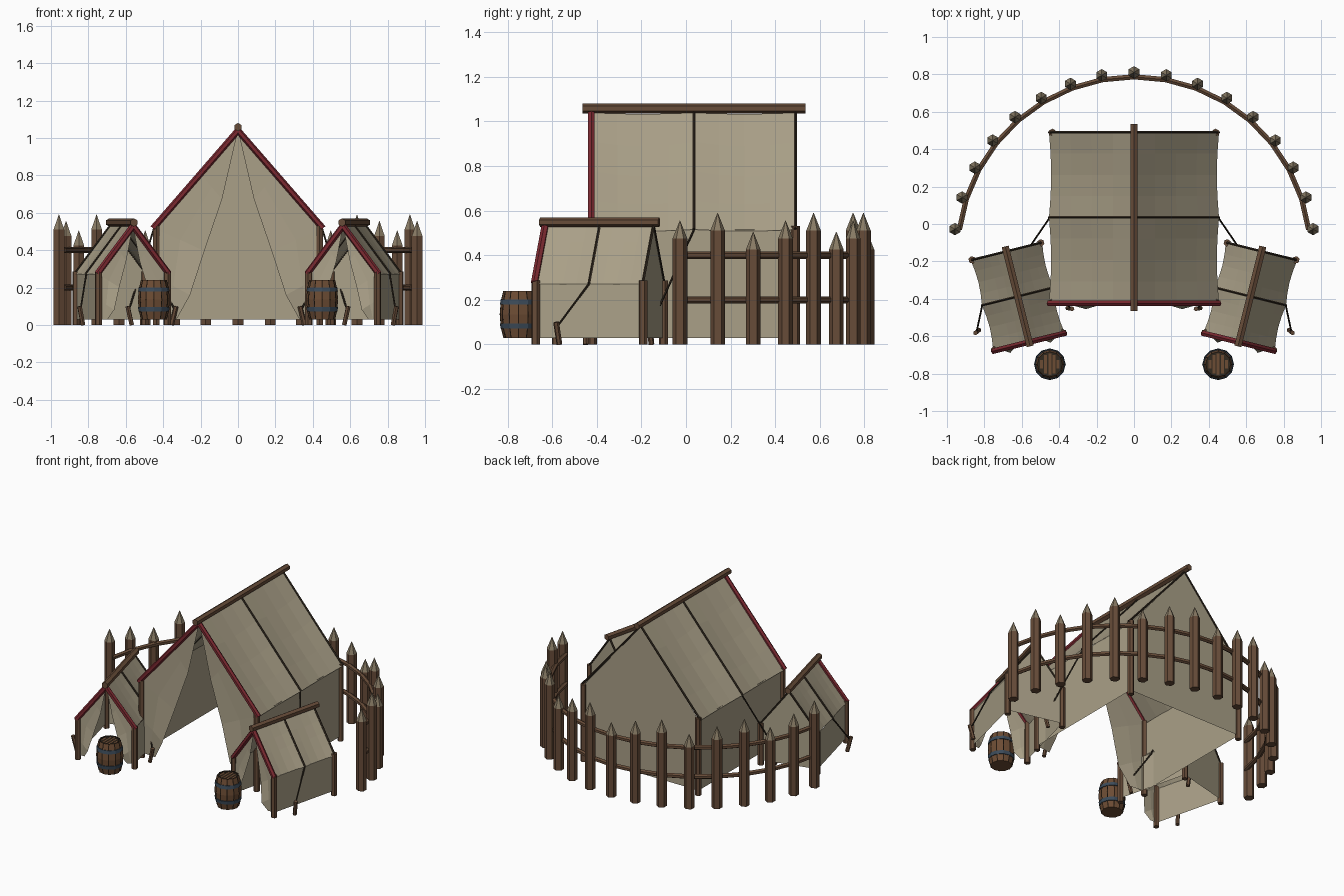
import bpy, bmesh, math
from mathutils import Vector, Matrix

if "Cube" in bpy.data.objects:
    bpy.data.objects.remove(bpy.data.objects["Cube"])


def material(name, rgb):
    m = bpy.data.materials.new(name)
    m.diffuse_color = (*rgb, 1)
    m.use_nodes = True
    m.node_tree.nodes["Principled BSDF"].inputs["Base Color"].default_value = m.diffuse_color
    return m


CANVAS = material("canvas", (0.40, 0.35, 0.245))
WOOD = material("wood", (0.135, 0.072, 0.04))
TIP = material("cut_wood", (0.25, 0.20, 0.13))
RED = material("red_trim", (0.20, 0.022, 0.03))
ROPE = material("dark_rope", (0.03, 0.021, 0.013))
BARREL = material("barrel_wood", (0.15, 0.072, 0.034))
IRON = material("blue_iron", (0.045, 0.07, 0.10))
I = Matrix.Identity(4)


def finish(name, bm, mats, M=I):
    me = bpy.data.meshes.new(name)
    bm.transform(M)
    bm.to_mesh(me)
    bm.free()
    for m in mats:
        me.materials.append(m)
    ob = bpy.data.objects.new(name, me)
    bpy.context.collection.objects.link(ob)
    return ob


def add_rod(bm, p, q, r, sides=6, r2=None):
    """Prism or cone from p to q."""
    p, q = Vector(p), Vector(q)
    d = q - p
    rot = d.to_track_quat('Z', 'Y').to_matrix().to_4x4()
    res = bmesh.ops.create_cone(bm, cap_ends=True, segments=sides, radius1=r,
                                radius2=r if r2 is None else r2, depth=d.length,
                                matrix=Matrix.Translation((p + q) / 2) @ rot)
    return {f for v in res["verts"] for f in v.link_faces}


def rods(name, ends, r, mat, M=I, sides=6):
    bm = bmesh.new()
    for p, q in ends:
        add_rod(bm, p, q, r, sides)
    return finish(name, bm, [mat], M)


def sheet(name, rows, mat, M=I):
    """Surface through equal-length rows of points."""
    bm = bmesh.new()
    vs = [[bm.verts.new(p) for p in row] for row in rows]
    for a, b in zip(vs, vs[1:]):
        for i in range(len(a) - 1):
            quad = [a[i], a[i + 1], b[i + 1], b[i]]
            bm.faces.new(quad)
    bmesh.ops.remove_doubles(bm, verts=bm.verts, dist=1e-5)
    bmesh.ops.recalc_face_normals(bm, faces=bm.faces)
    return finish(name, bm, [mat], M)


def tent(name, M, w, L, H, ez, over, post_r, peg):
    """w half width, L half length, H ridge height, ez eave height."""
    low = 0.03

    def roof_pt(s, t, y, lift=0.0):
        # cloth dips between the end frames and the middle rope
        sag = abs(math.sin(math.pi * y / L))
        z = H - (H - ez) * t - 0.018 * w / 0.45 * sag * (0.4 + math.sin(math.pi * t)) + lift
        return (s * (w * t * 1.01 - 0.012 * sag * t * t), y, z)

    sides = (-1, 1)
    for s, tag in zip(sides, ("left", "right")):
        # roof slope and side wall
        ys = [-L + 2 * L * i / 8 for i in range(9)]
        sheet(f"{name}_roof_{tag}", [[roof_pt(s, t / 4, y) for y in ys] for t in range(5)], CANVAS, M)
        sheet(f"{name}_wall_{tag}", [[(s * w * 0.975, y, z) for y in (-L, 0, L)] for z in (low, ez)], CANVAS, M)
        # tied-back door flap
        slope = lambda t: H - (H - ez) * t
        outer = [(0, H), (0.45, slope(0.45)), (1, ez), (1, ez / 2), (1, low)]
        inner = [(0, H, 0), (0.19, 0.645 * H, 0), (0.40, 0.38 * H, 0.012),
                 (0.57, 0.154 * H, 0.035), (0.73, low, 0.01)]
        rows = []
        for (ox, oz), (ix, iz, out) in zip(outer, inner):
            mid = ((ox + ix) / 2 * w * s * 0.98, -L - out * 0.3, (oz + iz) / 2)
            rows.append([(s * ox * w * 0.98, -L, oz), mid, (s * ix * w, -L - out, iz)])
        sheet(f"{name}_flap_{tag}", rows, CANVAS, M)
        # guy rope and peg
        px, py = peg
        top = (s * px, py, 0.09)
        rods(f"{name}_guy_rope_{tag}", [((s * w, 0, ez), top)], 0.005, ROPE, M, 5)
        rods(f"{name}_peg_{tag}", [((s * (px - 0.012), py, 0), (s * (px + 0.01), py - 0.01, 0.10))], 0.013, WOOD, M)

    # back wall
    bm = bmesh.new()
    bm.faces.new([bm.verts.new(p) for p in ((w * .98, L, low), (w * .98, L, ez), (0, L, H),
                                            (-w * .98, L, ez), (-w * .98, L, low))])
    finish(f"{name}_back_wall", bm, [CANVAS], M)
    # frame
    rods(f"{name}_ridge_pole", [((0, -L - over, H + 0.018), (0, L + over, H + 0.018))], post_r * 1.1, WOOD, M)
    rods(f"{name}_corner_posts", [((s * w * 0.97, y, 0), (s * w * 0.97, y, ez + 0.015))
                                  for s in sides for y in (-L, L)], post_r, WOOD, M)
    rods(f"{name}_front_trim", [((0, -L - 0.004, H), (s * w * 1.01, -L - 0.004, ez + 0.002))
                                for s in sides], 0.017, RED, M)
    # ropes over the roof
    rods(f"{name}_roof_ropes", [(roof_pt(s, 0, y, 0.002), roof_pt(s, 1, y, 0.002))
                                for s in sides for y in (0, L)], 0.007, ROPE, M, 5)


tent("main_tent", Matrix.Translation((0, 0.035, 0)), 0.45, 0.455, 1.04, 0.515, 0.045, 0.02, (0.58, -0.19))
for s, tag in ((-1, "left"), (1, "right")):
    M = Matrix.Translation((s * 0.622, -0.387, 0)) @ Matrix.Rotation(-s * math.radians(14), 4, 'Z')
    tent(f"{tag}_small_tent", M, 0.195, 0.248, 0.53, 0.272, 0.027, 0.02, (0.256, -0.125))


# curved palisade
def arc(i, r, z):
    a = math.radians(10.3 * i)
    return (r * math.sin(a), -0.155 + r * math.cos(a), z)


for i in range(-8, 9):
    h = (0.505, 0.59, 0.555)[i % 3]
    bm = bmesh.new()
    add_rod(bm, arc(i, 0.966, 0), arc(i, 0.966, h - 0.08), 0.033)
    for f in add_rod(bm, arc(i, 0.966, h - 0.08), arc(i, 0.966, h), 0.033, 6, 0.001):
        f.material_index = 1
    finish(f"fence_post_{i + 9}", bm, [WOOD, TIP])
for z, tag in ((0.2, "lower"), (0.4, "upper")):
    rods(f"fence_rail_{tag}", [(arc(i, 0.942, z), arc(i + 1, 0.942, z)) for i in range(-8, 8)], 0.016, WOOD)


# barrels
def ring(bm, r, z, n=12):
    return [bm.verts.new((r * math.cos(2 * math.pi * k / n), r * math.sin(2 * math.pi * k / n), z)) for k in range(n)]


def bridge(bm, a, b, mat):
    n = len(a)
    for k in range(n):
        bm.faces.new((a[k], a[(k + 1) % n], b[(k + 1) % n], b[k])).material_index = mat


def radius(z):
    return 0.083 - 0.016 * ((z - 0.135) / 0.105) ** 2


def barrel(name, x, y):
    bm = bmesh.new()
    # staves
    zs = [0.03, 0.075, 0.135, 0.195, 0.24]
    rs = [ring(bm, radius(z), z) for z in zs]
    for a, b in zip(rs, rs[1:]):
        bridge(bm, a, b, 0)
    bm.faces.new(rs[0][::-1]).material_index = 0
    # rim and sunken lid
    rim, lid = ring(bm, 0.059, 0.24), ring(bm, 0.059, 0.232)
    bridge(bm, rs[-1], rim, 2)
    bridge(bm, rim, lid, 2)
    bm.faces.new(lid).material_index = 2
    # lid planks
    for k in range(-2, 3):
        cx, hw = k * 0.022, 0.008
        hy = math.sqrt(0.057 ** 2 - (abs(cx) + hw) ** 2)
        bm.faces.new([bm.verts.new((cx + u * hw, v * hy, 0.236))
                      for u, v in ((-1, -1), (1, -1), (1, 1), (-1, 1))]).material_index = 0
    # iron hoops
    for z0, z1 in ((0.072, 0.095), (0.178, 0.201)):
        loops = [ring(bm, radius(z) + d, z) for z, d in ((z0, -0.002), (z0, 0.004), (z1, 0.004), (z1, -0.002))]
        for a, b in zip(loops, loops[1:]):
            bridge(bm, a, b, 1)
    # dark seams between staves
    for k in range(12):
        a = 2 * math.pi * k / 12
        pts = [((radius(z) + 0.0003) * math.cos(a), (radius(z) + 0.0003) * math.sin(a), z) for z in zs]
        for p, q in zip(pts, pts[1:]):
            for f in add_rod(bm, p, q, 0.002, 4):
                f.material_index = 2
    finish(name, bm, [BARREL, IRON, ROPE], Matrix.Translation((x, y, 0)))


barrel("barrel_left", -0.45, -0.75)
barrel("barrel_right", 0.45, -0.75)
